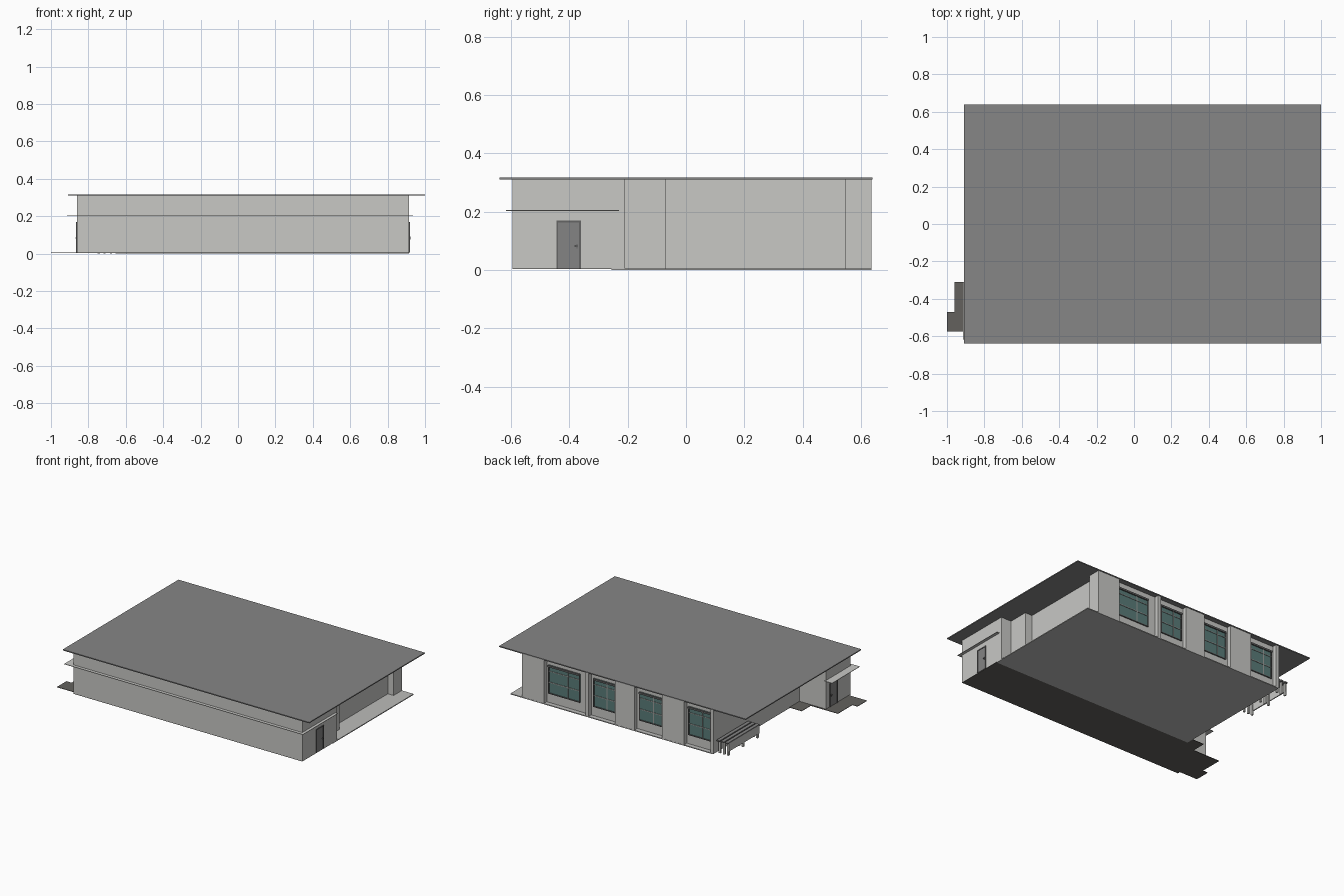
import bpy, bmesh

if "Cube" in bpy.data.objects:
    bpy.data.objects.remove(bpy.data.objects["Cube"])


def mat(name, r, g, b):
    m = bpy.data.materials.new(name)
    m.diffuse_color = (r, g, b, 1)
    m.use_nodes = True
    m.node_tree.nodes["Principled BSDF"].inputs["Base Color"].default_value = m.diffuse_color
    return m


WALL = mat("pale wall", 0.58, 0.58, 0.56)
FLOOR = mat("light concrete", 0.50, 0.50, 0.49)
ROOF = mat("grey roof", 0.24, 0.24, 0.24)
PAVING = mat("dark paving", 0.125, 0.12, 0.11)
DOOR = mat("door grey", 0.23, 0.23, 0.23)
FRAME = mat("dark frame", 0.13, 0.13, 0.13)
GLASS = mat("teal glass", 0.10, 0.20, 0.19)
BAR = mat("window bar grey", 0.32, 0.33, 0.32)


def add(name, boxes, material):
    """One object made of axis-aligned boxes (x0, x1, y0, y1, z0, z1)."""
    bm = bmesh.new()
    for x0, x1, y0, y1, z0, z1 in boxes:
        vs = bmesh.ops.create_cube(bm, size=1)["verts"]
        for v in vs:
            v.co = (x1 if v.co.x > 0 else x0,
                    y1 if v.co.y > 0 else y0,
                    z1 if v.co.z > 0 else z0)
    return finish(name, bm, material)


def plate(name, outline, z0, z1, material):
    """Thin slab from a flat outline."""
    bm = bmesh.new()
    f = bm.faces.new([bm.verts.new((x, y, z0)) for x, y in outline])
    ext = bmesh.ops.extrude_face_region(bm, geom=[f])["geom"]
    for v in ext:
        if isinstance(v, bmesh.types.BMVert):
            v.co.z = z1
    return finish(name, bm, material)


def finish(name, bm, material):
    bmesh.ops.recalc_face_normals(bm, faces=bm.faces)
    me = bpy.data.meshes.new(name)
    bm.to_mesh(me)
    bm.free()
    me.materials.append(material)
    ob = bpy.data.objects.new(name, me)
    bpy.context.collection.objects.link(ob)
    return ob


TOP = 0.31
BASE = 0.006

# roof slab
add("roof", [(-0.91, 1.0, -0.64, 0.64, 0.31, 0.317)], ROOF)

# floor of the hall and dark paving under the front block and entrance
add("hall_floor", [(-0.655, 0.915, -0.255, 0.637, 0, BASE)], FLOOR)
plate("paving", [(0.915, -0.595), (0.915, -0.255), (-0.655, -0.255),
                 (-0.655, -0.21), (-0.75, -0.21), (-0.75, -0.31),
                 (-0.96, -0.31), (-0.96, -0.47), (-1.0, -0.47),
                 (-1.0, -0.575), (-0.86, -0.575), (-0.86, -0.595)],
      0.003, BASE, PAVING)

# front block, stepped at the back left
plate("front_block", [(-0.86, -0.595), (0.915, -0.595), (0.915, -0.21),
                      (-0.655, -0.21), (-0.655, -0.32), (-0.86, -0.32)],
      BASE, TOP, WALL)

# hall body with the step next to the front block and the end pier
add("hall_walls", [(-0.655, 0.78, -0.21, 0.605, BASE, TOP),
                   (0.78, 0.835, -0.21, -0.07, BASE, TOP),
                   (0.78, 0.825, 0.545, 0.605, BASE, TOP)], WALL)

# piers standing proud of the window bays on the back
piers = [(0.655, 0.825), (0.31, 0.335), (-0.045, 0.105),
         (-0.43, -0.26), (-0.658, -0.635)]
add("back_piers", [(a, b, 0.604, 0.636, BASE, TOP) for a, b in piers], WALL)

# windows: glass, outer frame, bars
glass, frame, bars = [], [], []
Z0, Z1, Y = 0.07, 0.27, 0.605
for a, b in [(0.395, 0.64), (0.12, 0.29), (-0.245, -0.065), (-0.62, -0.445)]:
    t = 0.006
    glass.append((a, b, Y - 0.002, Y + 0.003, Z0, Z1))
    frame += [(a, a + t, Y, Y + 0.008, Z0, Z1), (b - t, b, Y, Y + 0.008, Z0, Z1),
              (a, b, Y, Y + 0.008, Z0, Z0 + t), (a, b, Y, Y + 0.012, Z1 - 0.012, Z1)]
    m = a + (b - a) * 0.38
    bars += [(m - 0.003, m + 0.003, Y, Y + 0.006, Z0, Z1),
             (a, b, Y, Y + 0.006, 0.147, 0.153),
             (a, b, Y, Y + 0.006, 0.225, 0.230)]
add("window_glass", glass, GLASS)
add("window_frames", frame, FRAME)
add("window_bars", bars, BAR)

# thin ledge round the front block, wider over the left entrance
plate("ledge", [(-0.915, -0.617), (0.935, -0.617), (0.935, -0.23),
                (0.91, -0.23), (0.91, -0.59), (-0.855, -0.59),
                (-0.855, -0.31), (-0.915, -0.31)], 0.203, 0.206, WALL)

# matching doors at both ends of the front block
for side, x, s in (("right", 0.915, 1), ("left", -0.86, -1)):
    def out(d, y0, y1, z0, z1):
        lo, hi = sorted((x - s * 0.002, x + s * d))
        return (lo, hi, y0, y1, z0, z1)
    add(side + "_door", [out(0.002, -0.44, -0.366, BASE, 0.165)], DOOR)
    add(side + "_door_frame", [out(0.005, -0.445, -0.439, BASE, 0.17),
                               out(0.005, -0.367, -0.361, BASE, 0.17),
                               out(0.005, -0.445, -0.361, 0.163, 0.17)], FRAME)
    add(side + "_door_handle", [out(0.008, -0.382, -0.372, 0.08, 0.085),
                                out(0.006, -0.376, -0.372, 0.074, 0.09)], FRAME)

# slatted bench along the left side of the hall
add("bench_panel", [(-0.752, -0.745, 0.26, 0.60, 0.03, 0.085)], WALL)
add("bench_slats", [(-0.752 + i * 0.032, -0.728 + i * 0.032, 0.26, 0.61,
                     0.085, 0.093) for i in range(3)], DOOR)
add("bench_legs", [(px, px + 0.012, py, py + 0.014, 0, 0.085)
                   for px in (-0.75, -0.72, -0.685)
                   for py in (0.265, 0.425, 0.585)], WALL)
